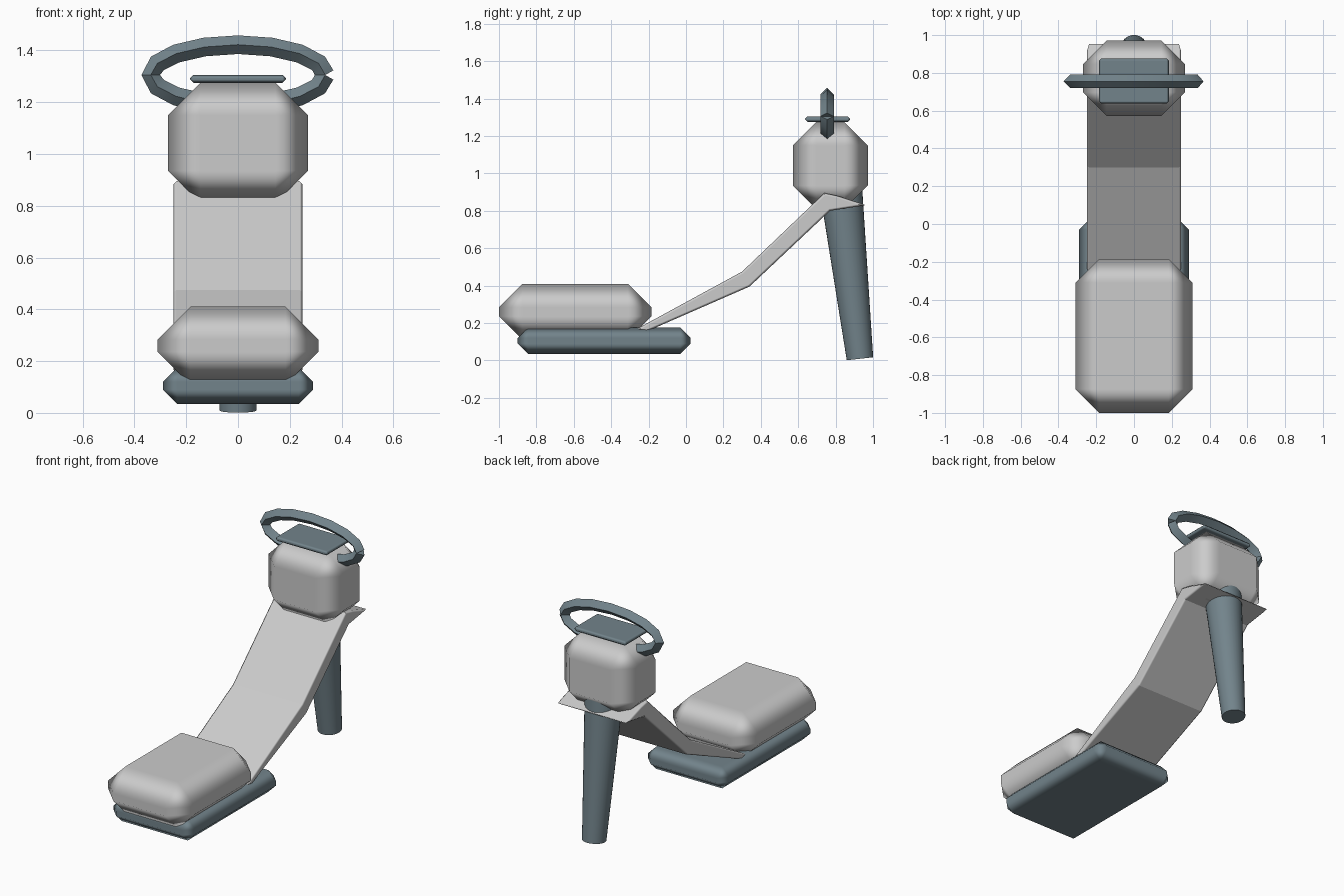
import bpy, bmesh
from math import sin, cos, pi
from mathutils import Vector

if "Cube" in bpy.data.objects:
    bpy.data.objects.remove(bpy.data.objects["Cube"])

dark = bpy.data.materials.new("slate")
dark.diffuse_color = (0.17, 0.23, 0.26, 1)
dark.use_nodes = True
dark.node_tree.nodes["Principled BSDF"].inputs["Base Color"].default_value = dark.diffuse_color


def add_object(name, bm, mat=None, smooth=True):
    bmesh.ops.recalc_face_normals(bm, faces=bm.faces)
    me = bpy.data.meshes.new(name)
    bm.to_mesh(me)
    bm.free()
    for p in me.polygons:
        p.use_smooth = smooth
    ob = bpy.data.objects.new(name, me)
    bpy.context.collection.objects.link(ob)
    if mat:
        me.materials.append(mat)
    return ob


def bevel(ob, width):
    m = ob.modifiers.new("bevel", "BEVEL")
    m.width = width
    m.segments = 1
    m.limit_method = "ANGLE"
    m.angle_limit = 1.0
    m.harden_normals = True


def chamfer_box(name, lo, hi, width, mat=None):
    bm = bmesh.new()
    bmesh.ops.create_cube(bm, size=1)
    for v in bm.verts:
        v.co = Vector([l + (c + 0.5) * (h - l) for l, h, c in zip(lo, hi, v.co)])
    bevel(add_object(name, bm, mat), width)


# Chamfered blocks
chamfer_box("seat", (-0.31, -1.0, 0.11), (0.31, -0.185, 0.41), 0.126)
chamfer_box("seat_base", (-0.29, -0.9, 0.035), (0.29, 0.025, 0.175), 0.055, dark)
chamfer_box("steering_head", (-0.27, 0.572, 0.81), (0.27, 0.972, 1.275), 0.125)
chamfer_box("instrument_plate", (-0.185, 0.637, 1.275), (0.185, 0.877, 1.305), 0.013, dark)

# Leg shield: bent side profile extruded across the width
profile = [(-0.27, 0.165), (-0.21, 0.155), (0.34, 0.395), (0.77, 0.80),
           (0.965, 0.83), (0.81, 0.88), (0.74, 0.895), (0.30, 0.475)]
bm = bmesh.new()
face = bm.faces.new([bm.verts.new((-0.25, y, z)) for y, z in profile])
ext = bmesh.ops.extrude_face_region(bm, geom=[face])["geom"]
bmesh.ops.translate(bm, vec=(0.5, 0, 0),
                    verts=[g for g in ext if isinstance(g, bmesh.types.BMVert)])
shield = add_object("leg_shield", bm, smooth=False)
bevel(shield, 0.012)

# Front leg: tapered, slightly raked cylinder
foot, top = Vector((0, 0.93, 0.009)), Vector((0, 0.828, 0.92))
axis = top - foot
bpy.ops.mesh.primitive_cone_add(vertices=32, radius1=0.071, radius2=0.114,
                                depth=axis.length, location=(foot + top) / 2,
                                rotation=axis.to_track_quat("Z", "Y").to_euler())
leg = bpy.context.object
leg.name = "front_leg"
leg.data.materials.append(dark)
bpy.ops.object.shade_smooth_by_angle()

# Handlebar: open oval loop swept with a diamond section
N, R = 16, 0.036
pts = [Vector((0.337 * cos(2 * pi * i / N), 0.755, 1.305 + 0.117 * sin(2 * pi * i / N)))
       for i in range(N + 1)]
bm = bmesh.new()
rings = []
side = Vector((0, 1, 0))
for i, p in enumerate(pts):
    t = Vector()
    if i > 0:
        t += (p - pts[i - 1]).normalized()
    if i < N:
        t += (pts[i + 1] - p).normalized()
    n = side.cross(t).normalized()
    rings.append([bm.verts.new(p + R * d) for d in (n, side, -n, -side)])
for a, b in zip(rings, rings[1:]):
    for k in range(4):
        j = (k + 1) % 4
        bm.faces.new((a[k], a[j], b[j], b[k]))
bm.faces.new(rings[0])
bm.faces.new(rings[-1])
bar = add_object("handlebar", bm, dark)
bpy.ops.object.select_all(action="DESELECT")
bar.select_set(True)
bpy.context.view_layer.objects.active = bar
bpy.ops.object.shade_smooth_by_angle()
